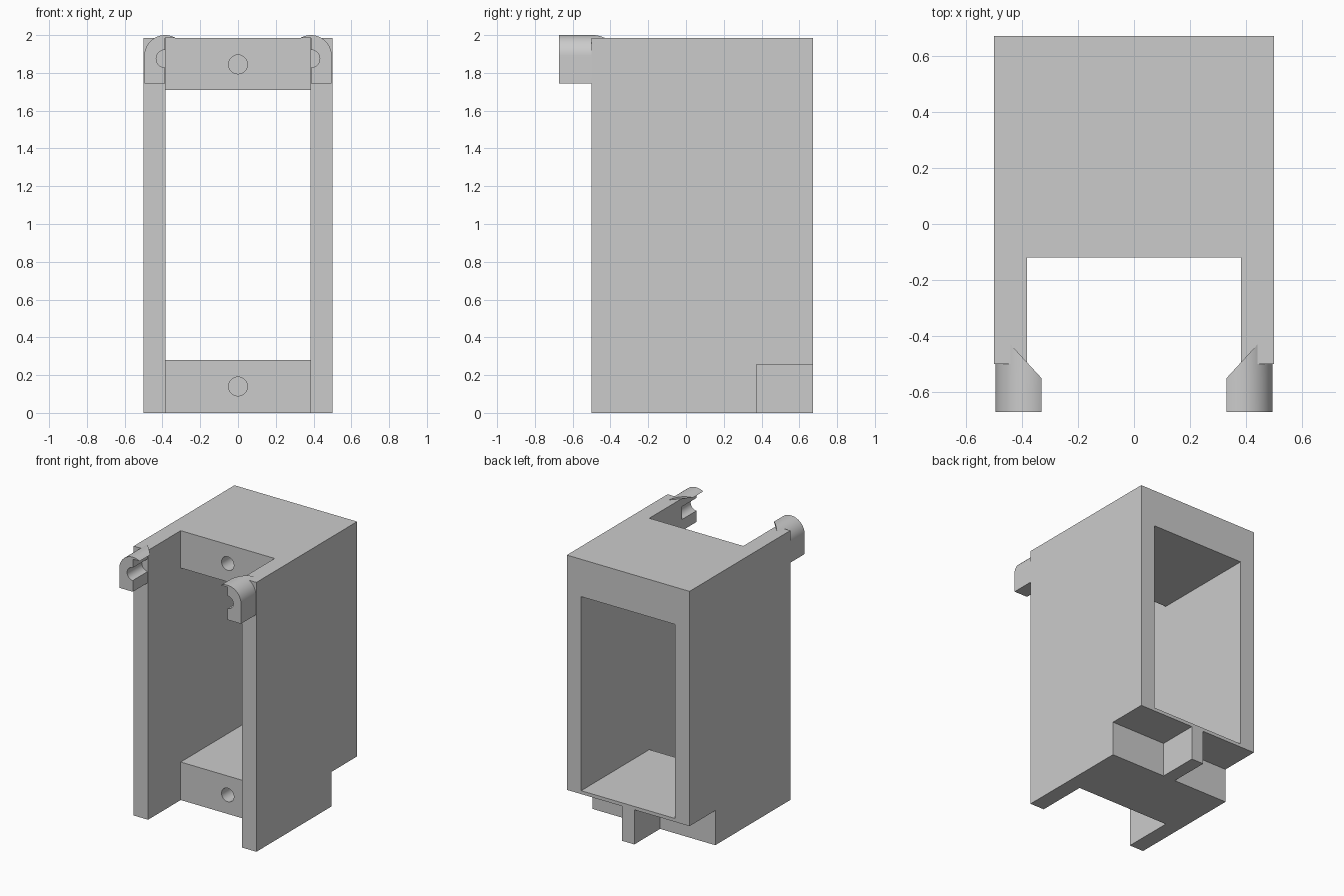
import bpy
import bmesh
import math
from mathutils import Matrix

cube = bpy.data.objects.get("Cube")
if cube:
    bpy.data.objects.remove(cube, do_unlink=True)

# One grey plastic for everything
grey = bpy.data.materials.new("grey plastic")
grey.use_nodes = True
grey.diffuse_color = (0.6, 0.6, 0.6, 1)
grey.node_tree.nodes["Principled BSDF"].inputs["Base Color"].default_value = (0.6, 0.6, 0.6, 1)

FRONT, BACK, WALL_FRONT, FRAME_FRONT = -0.673, 0.673, -0.5, -0.12
TOP, INNER = 1.985, 0.383


def finish(name, bm):
    bmesh.ops.recalc_face_normals(bm, faces=bm.faces)
    mesh = bpy.data.meshes.new(name)
    bm.to_mesh(mesh)
    bm.free()
    mesh.materials.append(grey)
    obj = bpy.data.objects.new(name, mesh)
    bpy.context.collection.objects.link(obj)
    return obj


def box(name, x0, x1, y0, y1, z0, z1):
    bm = bmesh.new()
    bmesh.ops.create_cube(bm, size=1)
    bmesh.ops.scale(bm, vec=(x1 - x0, y1 - y0, z1 - z0), verts=bm.verts)
    bmesh.ops.translate(bm, vec=((x0 + x1) / 2, (y0 + y1) / 2, (z0 + z1) / 2), verts=bm.verts)
    return finish(name, bm)


def rod(name, z, radius, y0, y1):
    bm = bmesh.new()
    place = Matrix.Translation((0, (y0 + y1) / 2, z)) @ Matrix.Rotation(math.pi / 2, 4, "X")
    bmesh.ops.create_cone(bm, cap_ends=True, segments=40, radius1=radius, radius2=radius,
                          depth=y1 - y0, matrix=place)
    return finish(name, bm)


def select_only(obj):
    bpy.ops.object.select_all(action="DESELECT")
    obj.select_set(True)
    bpy.context.view_layer.objects.active = obj


def carve(obj, cutter):
    cutter.hide_render = True
    mod = obj.modifiers.new("carve", "BOOLEAN")
    mod.operation, mod.solver, mod.object = "DIFFERENCE", "EXACT", cutter
    select_only(obj)
    bpy.ops.object.modifier_apply(modifier=mod.name)
    bpy.data.objects.remove(cutter, do_unlink=True)


def arc(cx, cz, r, start, end, steps):
    angles = [math.radians(start + (end - start) * i / steps) for i in range(steps + 1)]
    return [(cx + r * math.cos(a), cz + r * math.sin(a)) for a in angles]


# Housing: solid block carved into an open frame
housing = box("housing", -0.5, 0.5, WALL_FRONT, BACK, 0, TOP)
carve(housing, box("front_recess_cutter", -INNER, INNER, -1, FRAME_FRONT, -1, 3))
carve(housing, box("window_cutter", -INNER, INNER, -0.5, 1, 0.28, 1.71))

# Underside steps at the back leave a thin central rib
for side in (-1, 1):
    xs = sorted((side * 0.05, side))
    carve(housing, box("step_cutter", *xs, 0.373, 1, -1, 0.255))

# Blind screw holes in the upper and lower rails
for z in (0.14, 1.845):
    carve(housing, rod("screw_hole_cutter", z, 0.05, -0.3, 0.25))


# Hinge hooks: arched profile with a half-round groove, back end cut on a slant
def hinge_hook(name, side):
    cx, cz, r = 0.386, 1.89, 0.11
    lip = math.degrees(math.asin((TOP - cz) / r))
    profile = [(cx + r, 1.745), (cx, 1.745)]
    profile += arc(cx, 1.875, 0.047, -90, 90, 16)
    profile += [(cx, TOP)]
    profile += arc(cx, cz, r, 180 - lip, 0, 28)
    bm = bmesh.new()
    front = [bm.verts.new((side * x, FRONT, z)) for x, z in profile]
    back = [bm.verts.new((side * x, -0.55 + (x - 0.332) * 1.09, z)) for x, z in profile]
    bm.faces.new(front)
    bm.faces.new(back[::-1])
    for i in range(len(profile)):
        j = (i + 1) % len(profile)
        bm.faces.new((front[i], back[i], back[j], front[j]))
    return finish(name, bm)


hooks = [hinge_hook("left_hinge_hook", 1), hinge_hook("right_hinge_hook", -1)]

for obj in [housing] + hooks:
    select_only(obj)
    bpy.ops.object.shade_smooth_by_angle(angle=math.radians(30))
